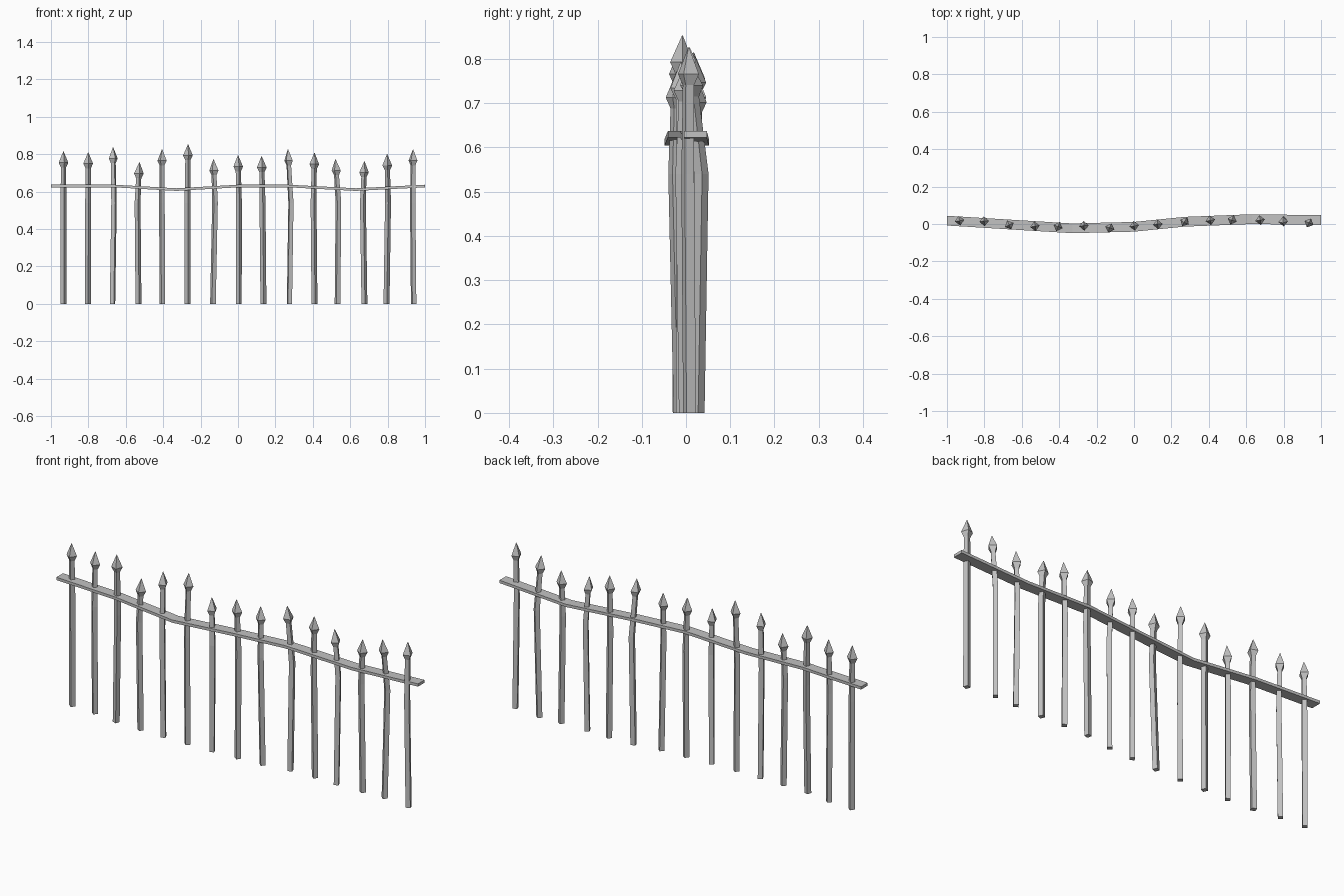
import bpy
import bmesh
from math import cos, sin, pi, radians
from mathutils import Vector

cube = bpy.data.objects.get("Cube")
if cube:
    bpy.data.objects.remove(cube, do_unlink=True)

iron = bpy.data.materials.new("grey_iron")
iron.use_nodes = True
colour = (0.54, 0.54, 0.54, 1)
iron.diffuse_color = colour
iron.node_tree.nodes["Principled BSDF"].inputs["Base Color"].default_value = colour


def finish(name, bm):
    bmesh.ops.recalc_face_normals(bm, faces=bm.faces)
    mesh = bpy.data.meshes.new(name)
    bm.to_mesh(mesh)
    bm.free()
    mesh.materials.append(iron)
    ob = bpy.data.objects.new(name, mesh)
    bpy.context.collection.objects.link(ob)


def loft(name, rings):
    """Skin a chain of four-sided rings and close both ends."""
    bm = bmesh.new()
    loops = [[bm.verts.new(p) for p in ring] for ring in rings]
    for a, b in zip(loops, loops[1:]):
        for i in range(4):
            j = (i + 1) % 4
            bm.faces.new((a[i], a[j], b[j], b[i]))
    bm.faces.new(loops[0])
    bm.faces.new(loops[-1])
    finish(name, bm)


def square(centre, radius, turn):
    return [centre + Vector((cos(turn + k * pi / 2), sin(turn + k * pi / 2), 0)) * radius
            for k in range(4)]


# Pickets: base x, bend x shift, tip x shift, tip y, bend y and base y shift from tip, height, turn
pickets = [
    (-.933, 0, 0, .017, .004, .006, .815, 10),
    (-.803, .002, .002, .016, -.008, 0, .81, 5),
    (-.671, .008, .003, -.005, 0, 0, .837, 25),
    (-.532, -.005, .005, -.011, -.004, 0, .757, 10),
    (-.404, -.003, -.002, -.013, -.004, 0, .826, 70),
    (-.27, 0, .003, -.008, -.01, -.006, .853, 5),
    (-.134, .011, .003, -.02, -.005, .007, .773, 70),
    (.004, .001, -.004, -.011, .006, .004, .794, 10),
    (.136, -.005, -.01, 0, -.008, 0, .789, 5),
    (.275, .008, -.008, .008, .016, .014, .826, 60),
    (.409, -.005, 0, .019, .004, .006, .807, 10),
    (.532, .005, -.011, .02, .006, 0, .773, 70),
    (.676, -.008, 0, .021, 0, 0, .762, 10),
    (.794, .008, .003, .006, .029, .02, .80, 5),
    (.939, -.005, -.003, .006, -.002, .002, .826, 65),
]
for n, (x, bend_x, tip_x, tip_y, bend_y, base_y, top, turn) in enumerate(pickets, 1):
    turn = radians(turn)
    base = Vector((x, tip_y + base_y, 0))
    bend = Vector((x + bend_x, tip_y + bend_y, .54))
    tip = Vector((x + tip_x, tip_y, top))
    neck = bend.lerp(tip, 1 - .085 / (top - bend.z))
    flare = bend.lerp(tip, 1 - .06 / (top - bend.z))
    loft(f"picket_{n}", [square(base, .016, turn), square(bend, .016, turn),
                         square(neck, .014, turn), square(flare, .026, turn),
                         square(tip, .001, turn)])

# Wavy flat rail
rail = [(-1, .018, .63), (-.66, -.003, .63), (-.33, -.023, .611), (0, -.015, .63),
        (.27, .012, .63), (.63, .026, .611), (1, .021, .63)]
loft("rail", [[Vector((x, y + a * .026, z + b * .007))
               for a, b in ((-1, -1), (1, -1), (1, 1), (-1, 1))] for x, y, z in rail])
